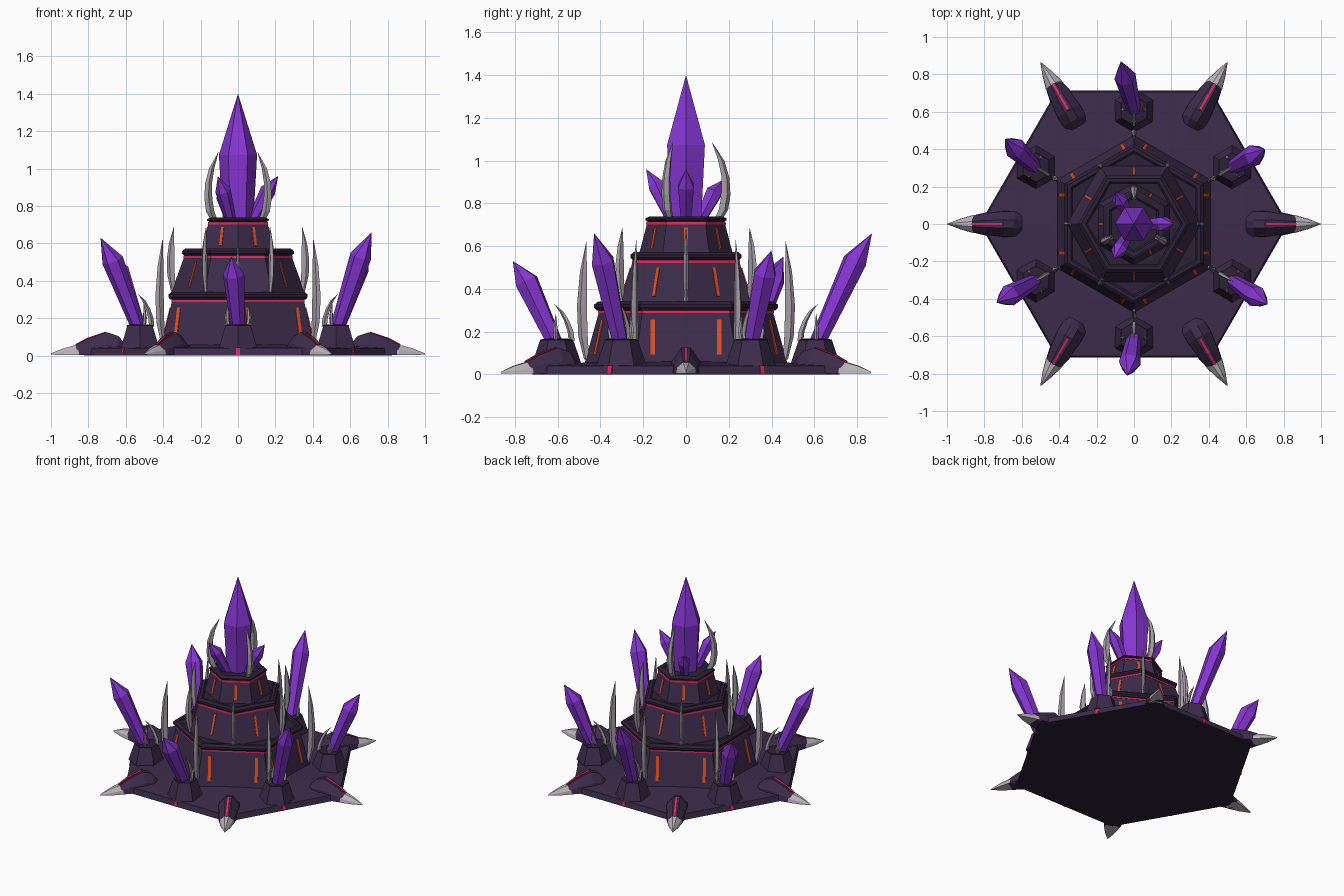
import bpy, bmesh, math
from mathutils import Vector

if "Cube" in bpy.data.objects:
    bpy.data.objects.remove(bpy.data.objects["Cube"])


def material(name, rgb):
    m = bpy.data.materials.new(name)
    m.diffuse_color = (*rgb, 1)
    m.use_nodes = True
    m.node_tree.nodes["Principled BSDF"].inputs["Base Color"].default_value = m.diffuse_color
    return m


STONE = material("dark violet stone", (0.045, 0.025, 0.070))
TRIM = material("deep violet trim", (0.024, 0.014, 0.036))
CRYSTAL = material("purple crystal", (0.235, 0.036, 0.64))
BONE = material("grey bone", (0.37, 0.335, 0.37))
TIP = material("pale claw tip", (0.50, 0.46, 0.50))
RED = material("glowing red", (0.72, 0.02, 0.10))
ORANGE = material("glowing orange", (0.72, 0.075, 0.015))


def loft(name, rings, mat):
    """Skin a row of equal-length point rings and cap both ends."""
    bm = bmesh.new()
    rows = [[bm.verts.new(p) for p in ring] for ring in rings]
    n = len(rows[0])
    for a, b in zip(rows, rows[1:]):
        for i in range(n):
            j = (i + 1) % n
            bm.faces.new((a[i], a[j], b[j], b[i]))
    bm.faces.new(rows[0])
    bm.faces.new(rows[-1])
    bmesh.ops.remove_doubles(bm, verts=bm.verts, dist=1e-5)
    bmesh.ops.recalc_face_normals(bm, faces=bm.faces)
    me = bpy.data.meshes.new(name)
    bm.to_mesh(me)
    bm.free()
    me.materials.append(mat)
    ob = bpy.data.objects.new(name, me)
    bpy.context.collection.objects.link(ob)
    return ob


def polar(deg, r, t, z):
    """Point at radius r, sideways offset t and height z, for a direction in degrees."""
    a = math.radians(deg)
    c, s = math.cos(a), math.sin(a)
    return Vector((r * c - t * s, r * s + t * c, z))


def hex_stack(name, profile, mat, turn=0, center=(0, 0)):
    off = Vector((*center, 0))
    return loft(name, [[polar(turn + 60 * i, r, 0, z) + off for i in range(6)]
                       for r, z in profile], mat)


def strip(name, deg, t, lower, upper, width, mat):
    """Thin glowing plate lying between two (radius, z) points."""
    (r0, z0), (r1, z1) = lower, upper
    n = Vector((z1 - z0, r0 - r1)).normalized() * 0.004
    rings = []
    for r, z in (lower, upper):
        rings.append([polar(deg, r + k * n.x, t + s * width / 2, z + k * n.y)
                      for k, s in ((-1, -1), (1, -1), (1, 1), (-1, 1))])
    loft(name, rings, mat)


def horn(name, deg, path, mat=BONE, center=(0, 0)):
    """Curved blade; path rows are (radius, z, radial half size, side half size)."""
    off = Vector((*center, 0))
    rings = []
    for r, z, a, b in path:
        rings.append([polar(deg, r + a * u, b * v, z) + off
                      for u, v in ((1, 0), (0.3, 1), (-1, 0.6), (-1, -0.6), (0.3, -1))])
    loft(name, rings, mat)


def crystal(name, base, tip, r0, r1, shoulder, turn=0, lean=0.0):
    """Six-sided crystal flaring to a shoulder, then running to a point."""
    base, tip = Vector(base), Vector(tip)
    axis = (tip - base).normalized()
    side = Vector((1, 0, 0))
    if abs(axis.z) < 0.999:
        side = Vector((axis.x, axis.y, 0)).normalized()
    e2 = axis.cross(side).normalized()
    e1 = e2.cross(axis)
    rings = []
    for k, r in ((0, r0), (shoulder, r1), (1, 0.0)):
        c = base.lerp(tip, k) - e1 * (lean if k == shoulder else 0)
        rings.append([c + e1 * r * math.cos(math.radians(60 * i + turn))
                      + e2 * r * math.sin(math.radians(60 * i + turn)) for i in range(6)])
    loft(name, rings, CRYSTAL)


# Base slab with a low slope, and a dark underside
C30 = math.cos(math.pi / 6)
base = hex_stack("base_slab", [(0.825, 0), (0.815, 0.04), (0.46, 0.06)], STONE)
base.data.materials.append(TRIM)
for p in base.data.polygons:
    if p.normal.z < -0.9:
        p.material_index = 1
for k in range(6):
    strip("base_rim_glow", 30 + 60 * k, 0, (0.825 * C30, 0.0), (0.815 * C30, 0.04), 0.02, RED)

# Tiers: turn, body (bottom r,z / top r,z), cap radius and top, strip offsets and width
TIERS = [
    ("lower", 30, (0.475, 0.05), (0.405, 0.30), 0.43, 0.34, (-0.155, 0.155), 0.02),
    ("middle", 0, (0.36, 0.33), (0.285, 0.535), 0.30, 0.572, (0,), 0.015),
    ("upper", 30, (0.22, 0.56), (0.18, 0.715), 0.19, 0.738, (0,), 0.017),
]
for name, turn, lo, hi, cap, top, offsets, w in TIERS:
    hex_stack(name + "_tier", [lo, hi], STONE, turn)
    zc, h = hi[1], top - hi[1]
    hex_stack(name + "_tier_cap", [(cap - 0.012, zc), (cap, zc + 0.3 * h), (cap, zc + 0.65 * h),
                                   (cap - 0.018, top), (cap - 0.04, top),
                                   (cap - 0.05, top - 0.008)], TRIM, turn)
    hex_stack(name + "_tier_glow", [(hi[0] + 0.007, zc - 0.013), (hi[0] + 0.005, zc)], RED, turn)

    def on_face(f):
        return ((lo[0] + (hi[0] - lo[0]) * f) * C30, lo[1] + (hi[1] - lo[1]) * f)
    for k in range(6):
        for t in offsets:
            strip(name + "_tier_strip", turn + 30 + 60 * k, t,
                  on_face(0.17), on_face(0.82), w, ORANGE)

# Bone blades standing on the tier corners
for k in range(6):
    horn("lower_blade", 30 + 60 * k, [(0.465, 0.07, 0.012, 0.008), (0.482, 0.18, 0.022, 0.014),
                                      (0.487, 0.32, 0.023, 0.015), (0.48, 0.48, 0.016, 0.011),
                                      (0.465, 0.63, 0.0, 0.0)])
    horn("middle_blade", 60 * k, [(0.345, 0.34, 0.012, 0.008), (0.358, 0.43, 0.020, 0.012),
                                  (0.36, 0.52, 0.020, 0.012), (0.355, 0.60, 0.014, 0.009),
                                  (0.343, 0.69, 0.0, 0.0)])

# Crown: main crystal, three shards and three curved horns
crystal("main_crystal", (0, 0, 0.72), (0, 0, 1.40), 0.082, 0.102, 0.52)
for deg, r, z in ((0, 0.215, 0.96), (120, 0.20, 0.91), (240, 0.215, 0.96)):
    crystal("crown_shard", polar(deg, 0.075, 0, 0.72), polar(deg, r, 0, z),
            0.028, 0.042, 0.66, lean=0.008)
for deg in (90, 210, 330):
    horn("crown_horn", deg, [(0.145, 0.715, 0.018, 0.014), (0.175, 0.77, 0.022, 0.020),
                             (0.187, 0.84, 0.021, 0.021), (0.185, 0.92, 0.018, 0.018),
                             (0.165, 1.00, 0.014, 0.013), (0.120, 1.09, 0.0, 0.0)])

# Claws reaching out from the base corners
SECTION = ((-1, 0), (-0.9, 0.5), (-0.3, 1), (0.3, 1), (0.9, 0.5), (1, 0))


def claw_rings(deg, rows):
    return [[polar(deg, r, w * u, max(0.003, z0 + (z1 - z0) * v)) for u, v in SECTION]
            for r, w, z0, z1 in rows]


for k in range(6):
    d = 60 * k
    loft("claw_body", claw_rings(d, [(0.60, 0.06, 0.02, 0.06), (0.64, 0.074, 0, 0.105),
                                     (0.70, 0.074, 0, 0.125), (0.80, 0.060, 0, 0.092),
                                     (0.865, 0.045, 0, 0.058)]), STONE)
    loft("claw_tip", claw_rings(d, [(0.82, 0.050, 0, 0.070), (0.86, 0.048, 0, 0.058),
                                    (0.93, 0.028, 0, 0.040), (1.0, 0.001, 0.005, 0.012)]), TIP)
    strip("claw_glow", d, 0, (0.80, 0.093), (0.705, 0.124), 0.012, RED)
    strip("claw_glow_end", d, 0, (0.868, 0.058), (0.80, 0.093), 0.012, RED)

# Pods around the base, each with a leaning crystal and small horns
TIPS = {30: (0.70, 0.40, 0.58), 90: (-0.07, 0.87, 0.66), 150: (-0.69, 0.455, 0.55),
        210: (-0.735, -0.42, 0.63), 270: (-0.035, -0.81, 0.53), 330: (0.715, -0.43, 0.66)}
for deg, tip in TIPS.items():
    c = polar(deg, 0.605, 0, 0)
    hex_stack("pod", [(0.118, 0.04), (0.105, 0.08), (0.078, 0.16), (0.055, 0.165), (0.05, 0.15)],
              STONE, deg, (c.x, c.y))
    hex_stack("pod_rim", [(0.079, 0.152), (0.079, 0.163), (0.05, 0.167)], TRIM, deg, (c.x, c.y))
    crystal("pod_crystal", polar(deg, 0.61, 0, 0.14), tip, 0.038, 0.058, 0.74, 30, 0.014)
    horn("pod_inner_horn", deg, [(0.535, 0.155, 0.014, 0.012), (0.54, 0.20, 0.014, 0.013),
                                 (0.558, 0.25, 0.012, 0.011), (0.583, 0.295, 0.009, 0.008),
                                 (0.618, 0.33, 0.0, 0.0)])
    for s in (-1, 1):
        horn("pod_side_horn", deg + 85 * s, [(0.052, 0.155, 0.010, 0.009),
                                             (0.062, 0.20, 0.010, 0.010),
                                             (0.058, 0.24, 0.007, 0.007),
                                             (0.045, 0.285, 0.0, 0.0)], center=(c.x, c.y))
